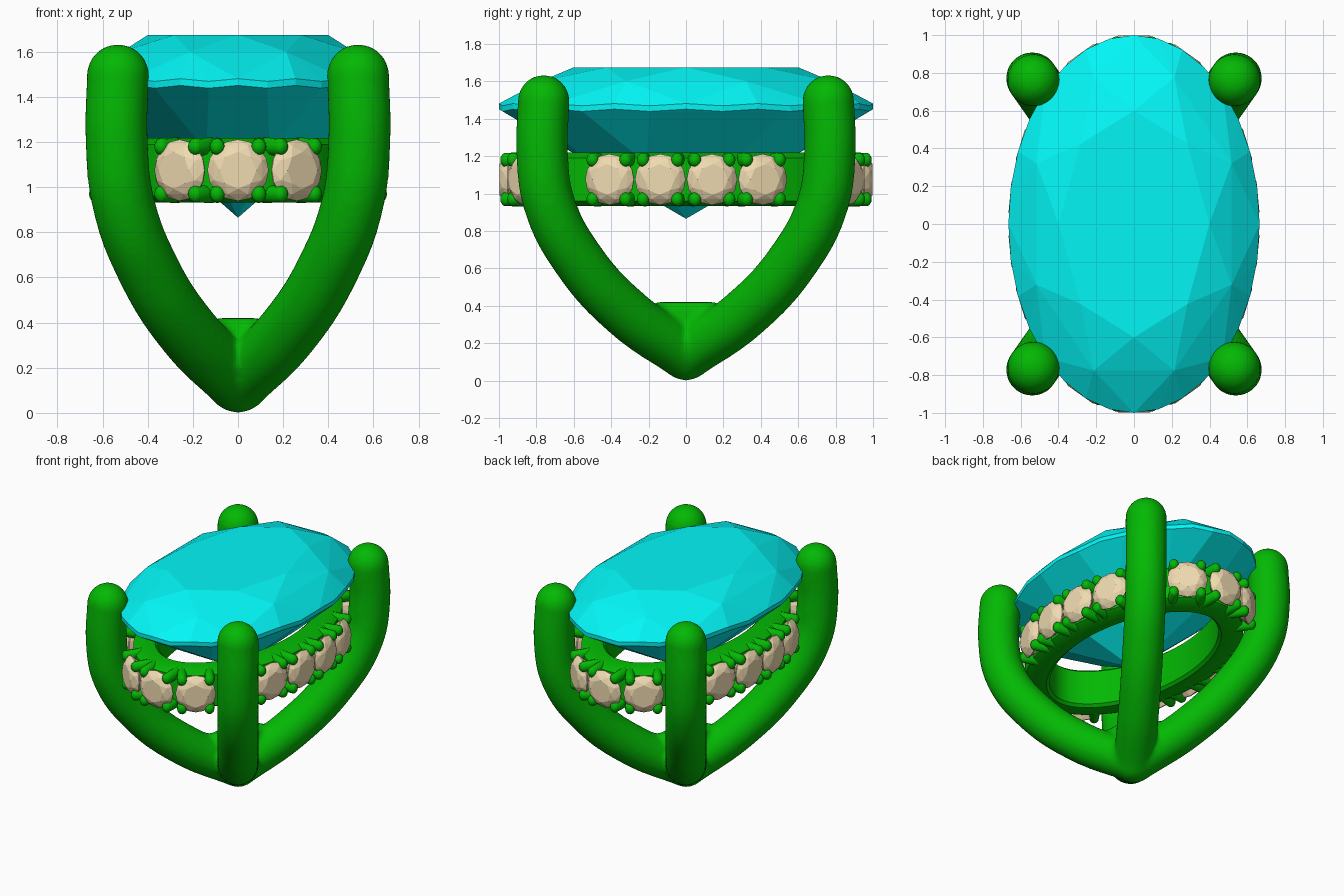
import bpy, bmesh
from math import sin, cos, pi, hypot
from mathutils import Matrix, Vector

if "Cube" in bpy.data.objects:
    bpy.data.objects.remove(bpy.data.objects["Cube"])


def material(name, rgb):
    m = bpy.data.materials.new(name)
    m.diffuse_color = (*rgb, 1)
    m.use_nodes = True
    m.node_tree.nodes["Principled BSDF"].inputs["Base Color"].default_value = m.diffuse_color
    return m


METAL = material("green_metal", (0.001, 0.48, 0.001))
CYAN = material("cyan_stone", (0.001, 0.92, 0.92))
CREAM = material("cream_stone", (0.87, 0.71, 0.44))


def select(obs):
    bpy.ops.object.select_all(action='DESELECT')
    for o in obs:
        o.select_set(True)
    bpy.context.view_layer.objects.active = obs[0]


def finish(bm, name, mat, smooth=False):
    bmesh.ops.recalc_face_normals(bm, faces=bm.faces)
    me = bpy.data.meshes.new(name)
    bm.to_mesh(me)
    bm.free()
    me.materials.append(mat)
    ob = bpy.data.objects.new(name, me)
    bpy.context.collection.objects.link(ob)
    if smooth:
        select([ob])
        bpy.ops.object.shade_smooth_by_angle(angle=0.7)
    return ob


def add_brilliant(bm, matrix, girdle):
    # brilliant cut of unit radius, girdle at z = 0, table up
    rings = [(8, 0, .6, .215), (8, .5, .84, .14), (girdle, 0, 1, .015),
             (girdle, 0, 1, -.015), (8, .5, .55, -.30)]
    vs = [bm.verts.new(matrix @ Vector((0, 0, -.595)))]
    for n, off, r, z in rings:
        for i in range(n):
            a = 2 * pi * (i + off) / n
            wave = .006 * cos(16 * a) if n == girdle else 0
            vs.append(bm.verts.new(matrix @ Vector((r * sin(a), r * cos(a), z + wave))))
    bmesh.ops.convex_hull(bm, input=vs)


# centre stone
bm = bmesh.new()
add_brilliant(bm, Matrix.Translation((0, 0, 1.46)) @ Matrix.Diagonal((.665, 1, 1, 1)), 32)
finish(bm, "centre_stone", CYAN)

# halo layout: ellipse through the small stones' girdles
A, B, ZH, COUNT = .615, .95, 1.075, 18


def frame(t):
    p = Vector((A * sin(t), -B * cos(t), ZH))
    n = Vector((sin(t) / A, -cos(t) / B, 0)).normalized()
    return p, n, Vector((-n.y, n.x, 0))


def even_params(count, steps=3600):
    d = [hypot(A * cos(2 * pi * i / steps), B * sin(2 * pi * i / steps)) for i in range(steps)]
    total, run, out = sum(d), 0, []
    for i in range(steps):
        if run >= total * len(out) / count - 1e-9 and len(out) < count:
            out.append(2 * pi * i / steps)
        run += d[i]
    return out


# halo band
bm = bmesh.new()
profile = [(-.185, -.143), (-.09, -.143), (-.04, -.115), (-.04, .115), (-.09, .143), (-.185, .143),
           (-.205, .125), (-.205, -.125)]
loops = []
for i in range(96):
    p, n, _ = frame(2 * pi * i / 96)
    loops.append([bm.verts.new(p + n * o + Vector((0, 0, z))) for o, z in profile])
for i in range(96):
    a, b = loops[i], loops[(i + 1) % 96]
    for j in range(len(profile)):
        k = (j + 1) % len(profile)
        bm.faces.new((a[j], b[j], b[k], a[k]))
finish(bm, "halo_band", METAL, True)

# halo stones and the four small claws holding each, left out behind the prongs
stones, claws = bmesh.new(), bmesh.new()
for i, t in enumerate(even_params(COUNT)):
    if i in (2, 7, 11, 16):
        continue
    p, n, tan = frame(t)
    basis = Matrix((tan, Vector((0, 0, 1)), n)).transposed().to_4x4()
    place = Matrix.Translation(p) @ basis
    add_brilliant(stones, place @ Matrix.Diagonal((.136, .136, .225, 1)), 16)
    for sx in (-1, 1):
        for sz in (-1, 1):
            at = place @ Matrix.Translation((sx * .092, sz * .105, 0)) @ Matrix.Diagonal((1, 1.15, 1, 1))
            new = bmesh.ops.create_uvsphere(claws, u_segments=12, v_segments=8, radius=.035)["verts"]
            for v in new:
                v.co.z += .008 if v.co.z > .001 else -.12
                v.co = at @ v.co
finish(stones, "halo_stones", CREAM)
finish(claws, "halo_claws", METAL, True)

# four curved prongs meeting at the foot
R = .139
path = [(0, .14), (.215, .352), (.395, .63), (.51, .94), (.538, 1.22), (.532, 1.495)]
parts = []
for sx in (-1, 1):
    for sy in (-1, 1):
        cu = bpy.data.curves.new("prong", 'CURVE')
        cu.dimensions = '3D'
        cu.bevel_depth, cu.bevel_resolution, cu.resolution_u = R, 8, 10
        cu.use_fill_caps = True
        sp = cu.splines.new('BEZIER')
        sp.bezier_points.add(len(path) - 1)
        for bp, (x, z) in zip(sp.bezier_points, path):
            bp.co = (sx * x, sy * x * 1.43, z)
            bp.handle_left_type = bp.handle_right_type = 'AUTO'
        cu.materials.append(METAL)
        ob = bpy.data.objects.new("prong", cu)
        bpy.context.collection.objects.link(ob)
        parts.append(ob)
select(parts)
bpy.ops.object.convert(target='MESH')
parts = list(bpy.context.selected_objects)

# rounded prong tips, foot and the web between the prongs
bm = bmesh.new()
for x, y, z in [(sx * .532, sy * .761, 1.495) for sx in (-1, 1) for sy in (-1, 1)] + [(0, 0, R)]:
    bmesh.ops.create_uvsphere(bm, u_segments=32, v_segments=20, radius=R,
                              matrix=Matrix.Translation((x, y, z)))
web = bmesh.ops.create_cube(bm, size=1, matrix=Matrix.Translation((0, 0, .31))
                            @ Matrix.Diagonal((.24, .36, .22, 1)))["verts"]
edges = list({e for v in web for e in v.link_edges})
bmesh.ops.bevel(bm, geom=edges, offset=.03, segments=3, profile=.5, affect='EDGES')
caps = finish(bm, "prong_caps", METAL)
select([caps] + parts)
bpy.ops.object.join()
caps.name = "prongs"

# fuse the prongs into one softly blended casting
fuse = caps.modifiers.new("fuse", 'REMESH')
fuse.mode, fuse.voxel_size, fuse.use_smooth_shade = 'VOXEL', .018, True
soft = caps.modifiers.new("soften", 'SMOOTH')
soft.factor, soft.iterations = .5, 8
